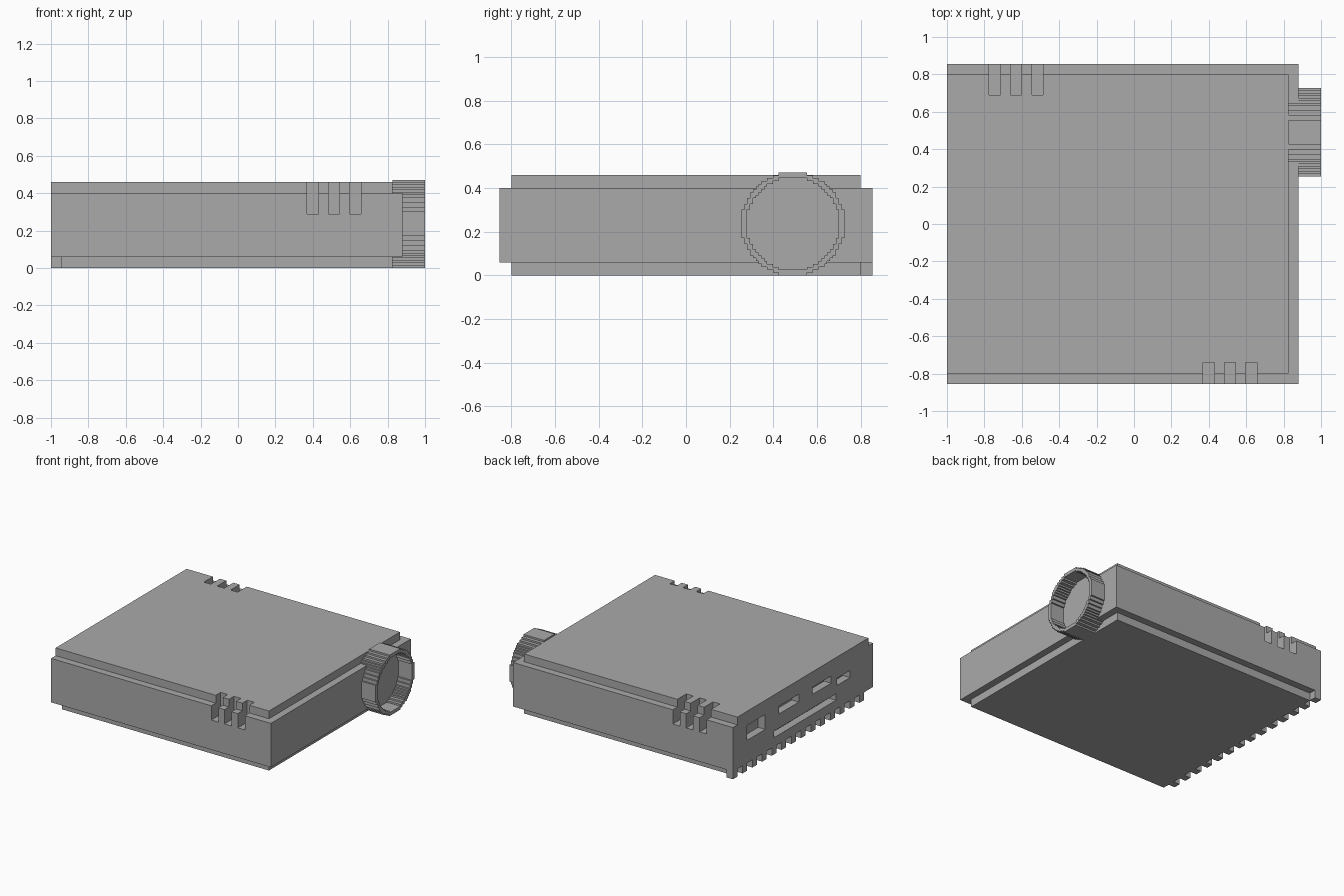
import bpy
import bmesh
from math import sqrt

old = bpy.data.objects.get("Cube")
if old:
    bpy.data.objects.remove(old, do_unlink=True)

grey = bpy.data.materials.new("plain grey")
grey.use_nodes = True
colour = (0.4, 0.4, 0.4, 1)
grey.diffuse_color = colour
grey.node_tree.nodes["Principled BSDF"].inputs["Base Color"].default_value = colour


def add_object(name, bm):
    bmesh.ops.recalc_face_normals(bm, faces=bm.faces)
    mesh = bpy.data.meshes.new(name)
    bm.to_mesh(mesh)
    bm.free()
    mesh.materials.append(grey)
    obj = bpy.data.objects.new(name, mesh)
    bpy.context.collection.objects.link(obj)
    return obj


def add_boxes(name, boxes):
    """One object from boxes given as (x0, x1, y0, y1, z0, z1)."""
    bm = bmesh.new()
    for x0, x1, y0, y1, z0, z1 in boxes:
        for v in bmesh.ops.create_cube(bm, size=1)["verts"]:
            v.co.x = x1 if v.co.x > 0 else x0
            v.co.y = y1 if v.co.y > 0 else y0
            v.co.z = z1 if v.co.z > 0 else z0
    return add_object(name, bm)


def cut(target, cutter):
    mod = target.modifiers.new("cut", "BOOLEAN")
    mod.operation = "DIFFERENCE"
    mod.solver = "EXACT"
    mod.object = cutter
    cutter.hide_render = True
    cutter.hide_viewport = True
    cutter.display_type = "WIRE"


def stepped_disc(name, radius, x0, x1, cy=0.49, cz=0.236, step=0.0131):
    """Prism along x whose outline is a circle made of square steps."""
    n = int(radius)
    height = [round(sqrt(radius ** 2 - (i + 0.5) ** 2)) for i in range(n)]
    quarter = []
    for i, h in enumerate(height):
        if i == 0 or h != height[i - 1]:
            if i:
                quarter.append((i, height[i - 1]))
                quarter.append((i, h))
    quarter += [(n, height[-1])]
    # mirror the quarter into a full closed outline
    half = quarter + [(a, -b) for a, b in reversed(quarter)]
    outline = half + [(-a, b) for a, b in reversed(half)]
    bm = bmesh.new()
    face = bm.faces.new([bm.verts.new((x0, cy + a * step, cz + b * step))
                         for a, b in outline])
    out = bmesh.ops.extrude_face_region(bm, geom=[face])["geom"]
    for v in out:
        if isinstance(v, bmesh.types.BMVert):
            v.co.x = x1
    return add_object(name, bm)


# Case: wide middle with inset lid and base
body = add_boxes("body", [(-1, 0.88, -0.855, 0.855, 0.06, 0.40)])
lid = add_boxes("lid", [(-1, 0.825, -0.80, 0.80, 0.40, 0.46)])
add_boxes("base", [(-0.945, 0.825, -0.80, 0.80, 0, 0.06)])

# Row of teeth under the port side
pitch = 0.119
add_boxes("base_teeth", [(-1, -0.945, 0.80 - i * pitch, 0.855 - i * pitch, 0, 0.06)
                         for i in range(14)])

# Vent slots on the front and back edges
slots = []
for i in range(3):
    x = 0.37 + i * 0.1135
    slots.append((x, x + 0.06, -0.95, -0.74, 0.29, 0.6))
    x = -0.775 + i * 0.1145
    slots.append((x, x + 0.06, 0.69, 0.95, 0.29, 0.6))
slot_cutter = add_boxes("slot_cutter", slots)
cut(body, slot_cutter)
cut(lid, slot_cutter)

# Sockets on the port side: y and z ranges
sockets = [(0.46, 0.68, 0.235, 0.35),
           (0.05, 0.29, 0.29, 0.35),
           (-0.345, -0.12, 0.285, 0.34),
           (-0.575, -0.415, 0.24, 0.295),
           (-0.405, 0.35, 0.13, 0.18)]
cut(body, add_boxes("socket_cutter", [(-1.1, -0.94) + s for s in sockets]))

# Focus ring with a recessed lens face
ring = stepped_disc("focus_ring", 18.1, 0.825, 1.0)
cut(ring, stepped_disc("lens_cutter", 16.2, 0.885, 1.1))
